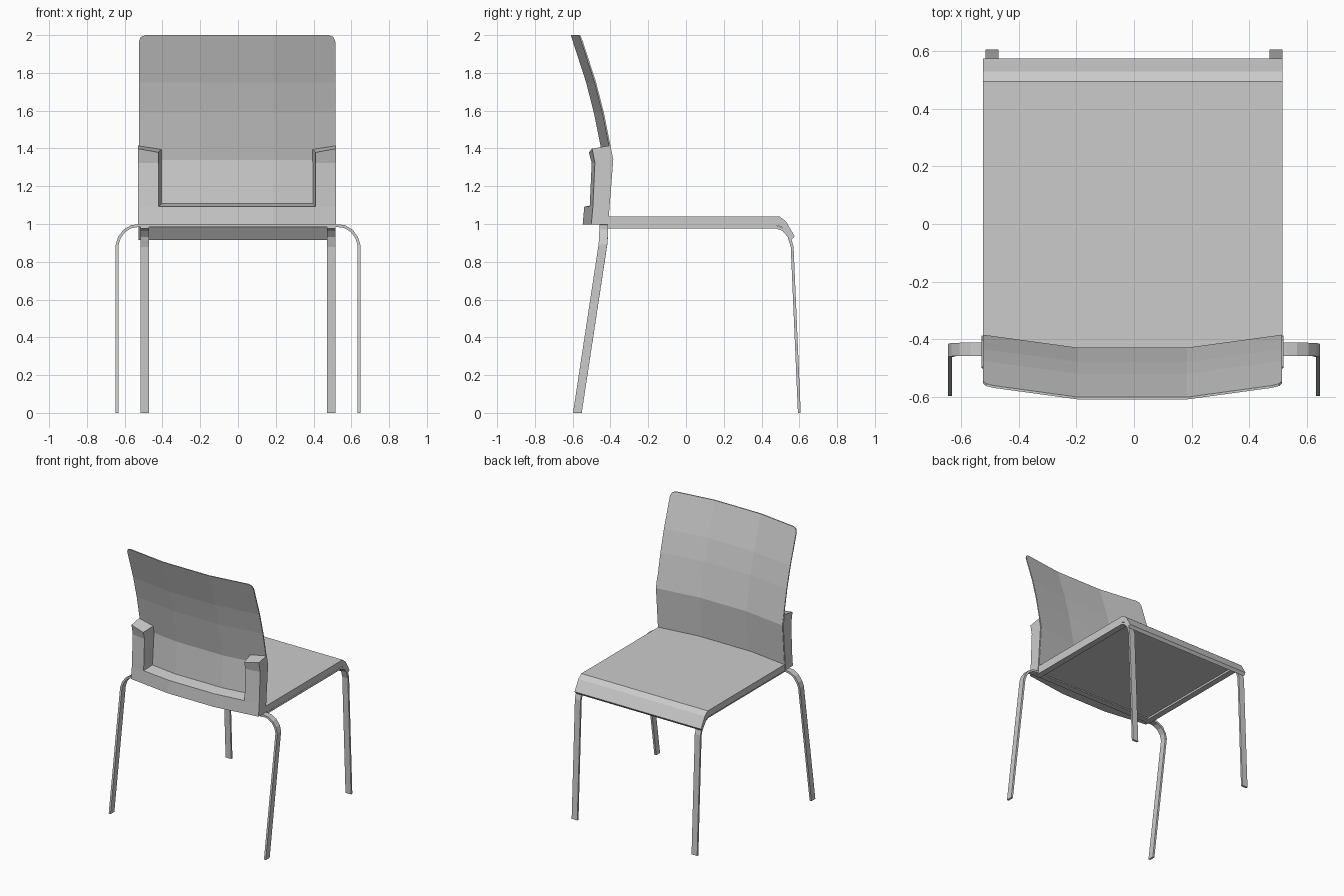
import bpy, bmesh
from mathutils import Vector

if "Cube" in bpy.data.objects:
    bpy.data.objects.remove(bpy.data.objects["Cube"])


def finish(bm, name, x=0.0):
    bmesh.ops.recalc_face_normals(bm, faces=bm.faces)
    mesh = bpy.data.meshes.new(name)
    bm.to_mesh(mesh)
    bm.free()
    obj = bpy.data.objects.new(name, mesh)
    obj.location.x = x
    bpy.context.collection.objects.link(obj)
    return obj


def strip(name, path, width, thick=0.015):
    """Flat bar following a path, spread along the width vector."""
    bm = bmesh.new()
    w = Vector(width) / 2
    rows = [(bm.verts.new(Vector(p) - w), bm.verts.new(Vector(p) + w)) for p in path]
    for a, b in zip(rows, rows[1:]):
        bm.faces.new((a[0], a[1], b[1], b[0]))
    obj = finish(bm, name)
    mod = obj.modifiers.new("thickness", 'SOLIDIFY')
    mod.thickness, mod.offset, mod.use_even_offset = thick, 0, True
    return obj


# side curve of the backrest (z, y) and its sideways bow
CURVE = [(1.0, -0.412), (1.34, -0.385), (1.59, -0.435), (1.75, -0.476), (2.0, -0.557)]


def back_y(x, z):
    for (z0, y0), (z1, y1) in zip(CURVE, CURVE[1:]):
        if z <= z1 + 1e-6:
            break
    y = y0 + (y1 - y0) * (z - z0) / (z1 - z0)
    return y - 0.045 * min(1, (0.52 - abs(x)) / 0.33)


def bowed_sheet(xs, zs, keep, shift=0.0):
    bm = bmesh.new()
    grid = [[bm.verts.new((x, back_y(x, z) + shift, z)) for z in zs] for x in xs]
    for i in range(len(xs) - 1):
        for j in range(len(zs) - 1):
            if keep(i, j):
                bm.faces.new((grid[i][j], grid[i + 1][j], grid[i + 1][j + 1], grid[i][j + 1]))
    bmesh.ops.delete(bm, geom=[v for v in bm.verts if not v.link_faces], context='VERTS')
    return bm


def extrude_back(bm, depth):
    ret = bmesh.ops.extrude_face_region(bm, geom=bm.faces[:], use_keep_orig=True)
    verts = [g for g in ret['geom'] if isinstance(g, bmesh.types.BMVert)]
    bmesh.ops.translate(bm, verts=verts, vec=(0, -depth, 0))
    return verts


# backrest panel with clipped top corners
bm = bowed_sheet([-0.52, -0.19, 0.19, 0.52], [z for z, _ in CURVE], lambda i, j: True)
corners = [v for v in bm.verts if v.co.z > 1.99 and abs(v.co.x) > 0.5]
bmesh.ops.bevel(bm, geom=corners, offset=0.035, segments=2, profile=0.5, affect='VERTICES')
extrude_back(bm, 0.008)
finish(bm, "backrest", -0.005)

# U-shaped bracket behind the backrest, its opening widening to the rear
bm = bowed_sheet([-0.525, -0.4, -0.19, 0.19, 0.4, 0.525], [0.998, 1.108, 1.34, 1.415],
                 lambda i, j: j == 0 or i in (0, 4), -0.004)
for v in bm.verts:
    if v.co.z > 1.4 and abs(v.co.x) < 0.5:
        v.co.z -= 0.02
for v in extrude_back(bm, 0.086):
    if v.co.z > 1.05:
        v.co.z -= 0.016
    if v.co.z > 1.05 and 0.3 < abs(v.co.x) < 0.5:
        v.co.x *= 1.04
    if v.co.z > 1.2:
        v.co.y -= 0.008
finish(bm, "back_bracket", -0.005)

# seat with drooping front lip
profile = [(-0.45, 1.04), (0.495, 1.04), (0.53, 1.013), (0.575, 0.935),
           (0.558, 0.915), (0.51, 0.982), (0.485, 0.992), (-0.45, 0.992)]
bm = bmesh.new()
face = bm.faces.new([bm.verts.new((-0.521, y, z)) for y, z in profile])
ret = bmesh.ops.extrude_face_region(bm, geom=[face], use_keep_orig=True)
bmesh.ops.translate(bm, vec=(1.042, 0, 0),
                    verts=[g for g in ret['geom'] if isinstance(g, bmesh.types.BMVert)])
finish(bm, "seat", -0.005)

# front legs running on as side rails under the seat
for side, name in ((-1, "left"), (1, "right")):
    path = [(-0.455, 0.985), (0.475, 0.985), (0.515, 0.97), (0.545, 0.935),
            (0.562, 0.88), (0.6, 0)]
    strip(f"front_leg_{name}", [(side * 0.494, y, z) for y, z in path], (0.046, 0, 0))

# rear legs as one bent bar crossing under the seat
half = [(0.64, -0.575, 0), (0.64, -0.44, 0.89), (0.628, -0.437, 0.928),
        (0.602, -0.436, 0.964), (0.565, -0.436, 0.986), (0.53, -0.436, 0.991)]
strip("rear_leg_bar", [(-x, y, z) for x, y, z in half] + half[::-1], (0, 0.046, 0))
